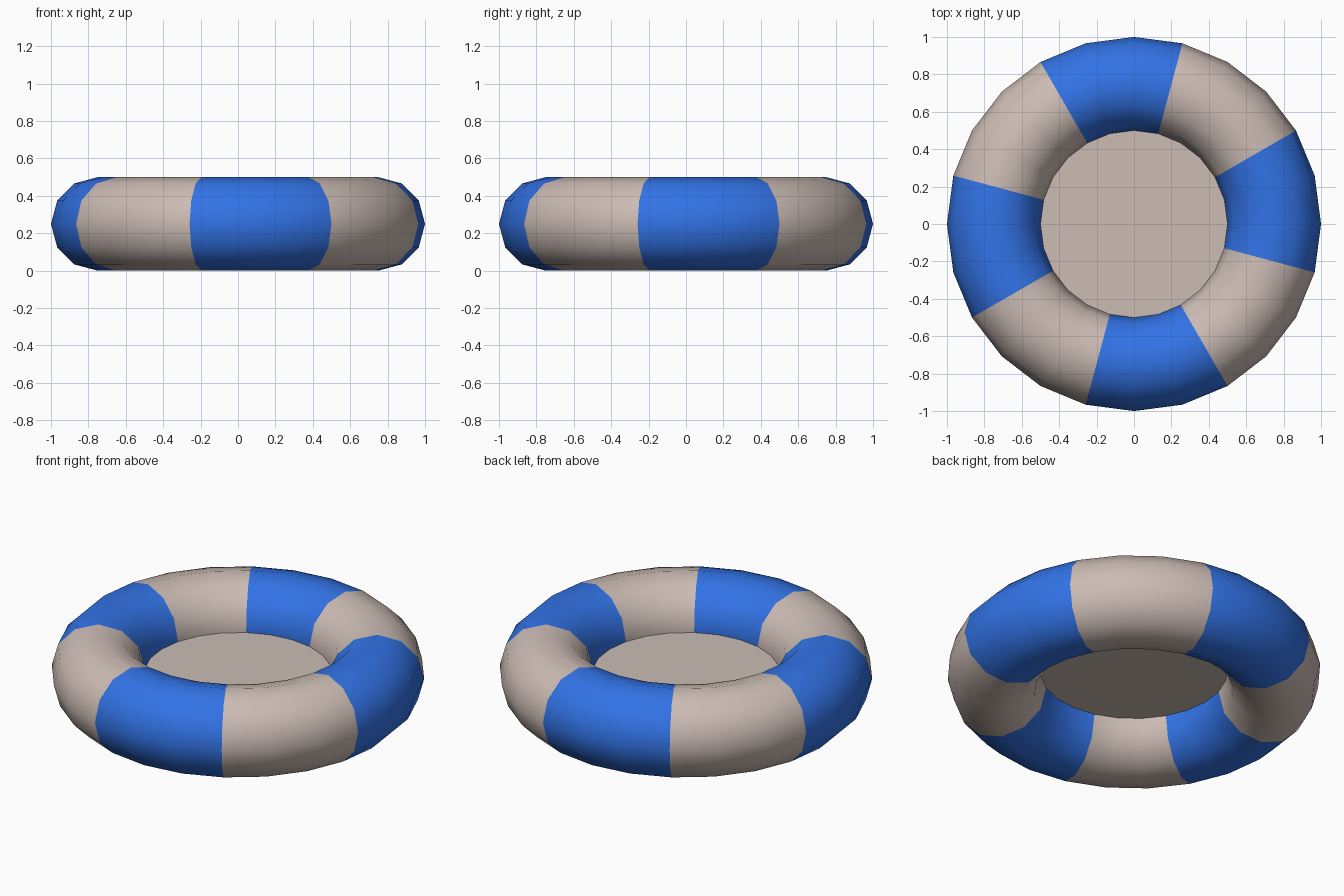
import bpy, bmesh, math

if "Cube" in bpy.data.objects:
    bpy.data.objects.remove(bpy.data.objects["Cube"])

MAJOR, MINOR = 0.75, 0.25      # ring radius, tube radius
SEGS, SIDES = 24, 12           # segments round the ring, sides of the tube


def material(name, rgb):
    m = bpy.data.materials.new(name)
    m.diffuse_color = (*rgb, 1.0)
    m.use_nodes = True
    m.node_tree.nodes["Principled BSDF"].inputs["Base Color"].default_value = m.diffuse_color
    return m


beige = material("warm_beige", (0.604, 0.503, 0.456))
blue = material("bright_blue", (0.032, 0.171, 0.791))


def make_object(name, bm, mats):
    mesh = bpy.data.meshes.new(name)
    bm.to_mesh(mesh)
    bm.free()
    for m in mats:
        mesh.materials.append(m)
    ob = bpy.data.objects.new(name, mesh)
    bpy.context.collection.objects.link(ob)
    return ob


# Inflated ring with alternating 45 degree bands, blue starting at -15 degrees
bm = bmesh.new()
rings = []
for i in range(SEGS):
    a = 2 * math.pi * i / SEGS
    ring = []
    for j in range(SIDES):
        b = 2 * math.pi * j / SIDES
        r = MAJOR + MINOR * math.cos(b)
        ring.append(bm.verts.new((r * math.cos(a), r * math.sin(a),
                                  MINOR + MINOR * math.sin(b))))
    rings.append(ring)
for i in range(SEGS):
    p, q = rings[i], rings[(i + 1) % SEGS]
    for j in range(SIDES):
        k = (j + 1) % SIDES
        f = bm.faces.new((p[j], q[j], q[k], p[k]))
        f.smooth = True
        f.material_index = 1 if (i + 1) % 6 < 3 else 0
make_object("float_ring", bm, [beige, blue])

# Flat floor across the hole at mid height
bm = bmesh.new()
bmesh.ops.create_circle(bm, cap_ends=True, segments=SEGS, radius=MAJOR - MINOR)
# put a corner on the x axis so it meets the ring's inner corners
for i, v in enumerate(bm.verts):
    a = 2 * math.pi * round(math.atan2(v.co.y, v.co.x) / (2 * math.pi / SEGS)) / SEGS
    v.co = ((MAJOR - MINOR) * math.cos(a), (MAJOR - MINOR) * math.sin(a), MINOR)
bmesh.ops.recalc_face_normals(bm, faces=bm.faces[:])
for f in bm.faces:
    f.normal_update()
    if f.normal.z < 0:
        f.normal_flip()
make_object("floor_disc", bm, [beige])
